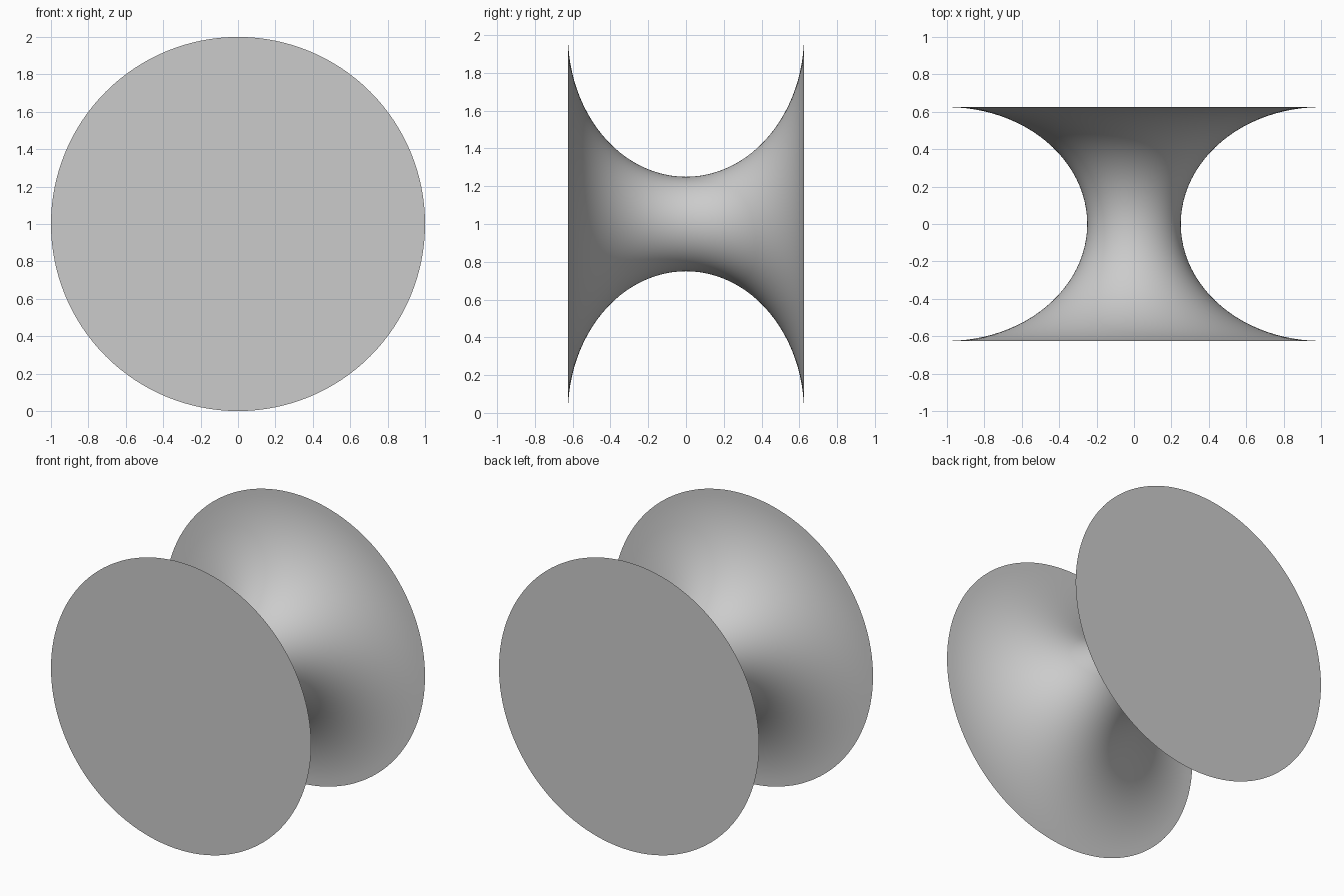
import bpy
import bmesh
from math import sin, cos, pi, radians
from mathutils import Vector, Matrix

cube = bpy.data.objects.get("Cube")
if cube:
    bpy.data.objects.remove(cube, do_unlink=True)

RIM, WAIST, HALF = 1.0, 0.25, 0.625
RINGS, SIDES = 48, 128

grey = bpy.data.materials.new("plain grey")
grey.use_nodes = True
colour = (0.6, 0.6, 0.6, 1)
grey.diffuse_color = colour
grey.node_tree.nodes["Principled BSDF"].inputs["Base Color"].default_value = colour

# Waisted spool: half-ellipse profile spun around the y axis
bm = bmesh.new()
profile = []
for i in range(RINGS + 1):
    a = -pi / 2 + pi * i / RINGS
    profile.append(bm.verts.new((RIM - (RIM - WAIST) * cos(a), HALF * sin(a), 0)))
edges = [bm.edges.new(pair) for pair in zip(profile, profile[1:])]
bmesh.ops.spin(bm, geom=profile + edges, cent=(0, 0, 0), axis=(0, 1, 0),
               angle=2 * pi, steps=SIDES, use_merge=True)
bmesh.ops.remove_doubles(bm, verts=bm.verts, dist=0.00001)

# Flat round end caps
bmesh.ops.holes_fill(bm, edges=[e for e in bm.edges if e.is_boundary], sides=0)
bmesh.ops.recalc_face_normals(bm, faces=bm.faces)
bmesh.ops.translate(bm, verts=bm.verts, vec=(0, 0, RIM))

mesh = bpy.data.meshes.new("spool")
bm.to_mesh(mesh)
bm.free()
mesh.materials.append(grey)
spool = bpy.data.objects.new("spool", mesh)
bpy.context.collection.objects.link(spool)

# Smooth waist, crisp rims
bpy.ops.object.select_all(action="DESELECT")
spool.select_set(True)
bpy.context.view_layer.objects.active = spool
bpy.ops.object.shade_smooth_by_angle(angle=radians(30))
